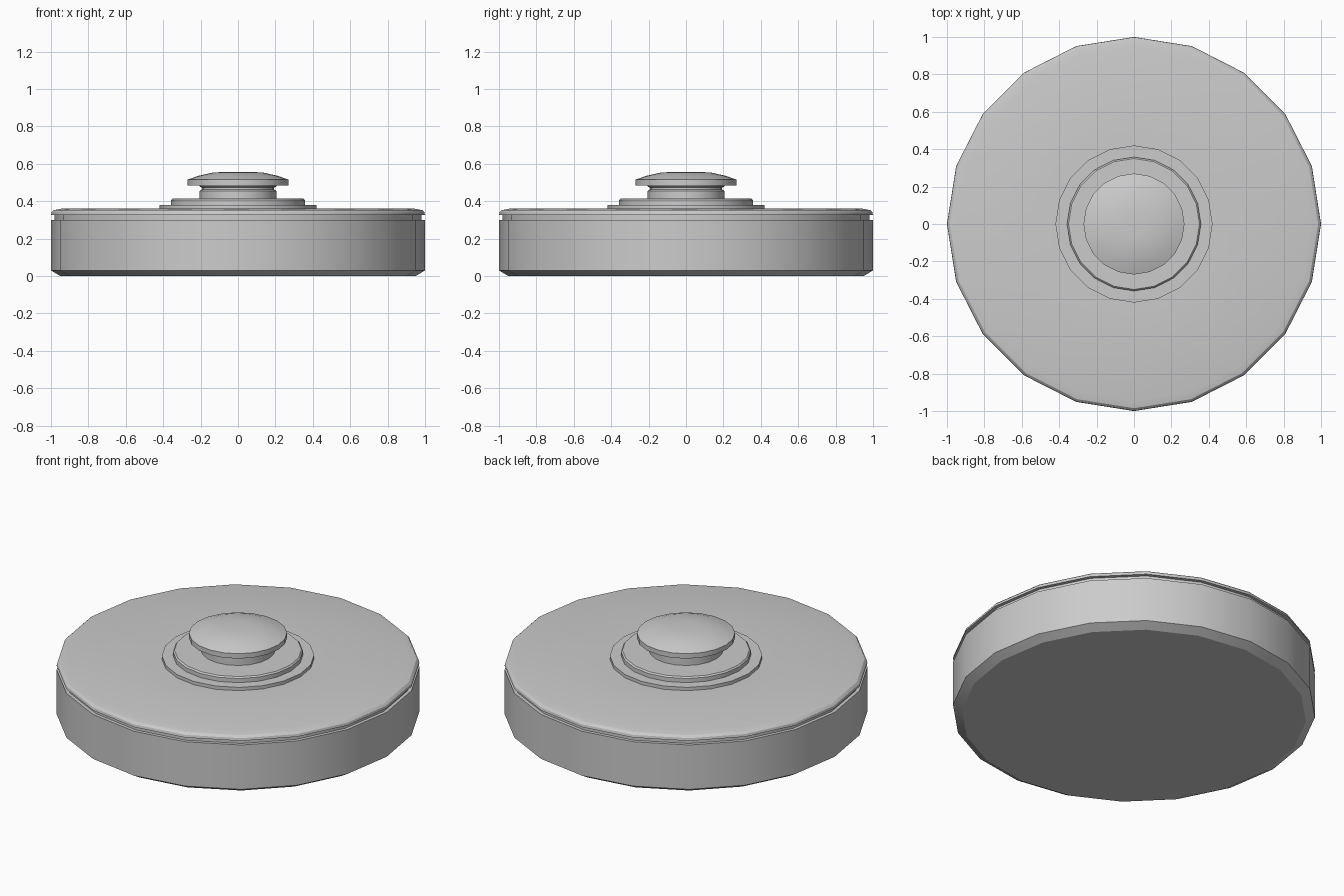
import bpy, bmesh, math

if "Cube" in bpy.data.objects:
    bpy.data.objects.remove(bpy.data.objects["Cube"])

SIDES = 20


def lathe(name, profile):
    """Spin (radius, height) points round z; radius 0 closes an end."""
    bm = bmesh.new()
    rings = []
    for r, z in profile:
        if r == 0:
            rings.append(None)
            continue
        rings.append([bm.verts.new((r * math.cos(2 * math.pi * i / SIDES),
                                    r * math.sin(2 * math.pi * i / SIDES), z))
                      for i in range(SIDES)])
    for a, b in zip(rings, rings[1:]):
        if a is None:
            bm.faces.new(b[::-1])
        elif b is None:
            bm.faces.new(a)
        else:
            for i in range(SIDES):
                j = (i + 1) % SIDES
                bm.faces.new((a[i], a[j], b[j], b[i]))
    mesh = bpy.data.meshes.new(name)
    bm.to_mesh(mesh)
    bm.free()
    obj = bpy.data.objects.new(name, mesh)
    bpy.context.collection.objects.link(obj)
    bpy.ops.object.select_all(action='DESELECT')
    obj.select_set(True)
    bpy.context.view_layer.objects.active = obj
    bpy.ops.object.shade_smooth_by_angle(angle=math.radians(25))
    return obj


# Drum with bevelled foot and recessed seam under the lid
lathe("body", [(0, 0), (0.95, 0), (1.0, 0.03), (1.0, 0.30), (0.98, 0.30), (0.98, 0.325)])

# Lid with a softened rim, open under the knob mount
lathe("lid", [(0.98, 0.325), (1.0, 0.325), (0.997, 0.34), (0.985, 0.352),
              (0.945, 0.36), (0.42, 0.36)])

# Stepped washers below the knob
lathe("knob_mount", [(0.42, 0.36), (0.42, 0.38), (0.358, 0.38), (0.358, 0.405),
                     (0.35, 0.413), (0.205, 0.413)])

# Neck with a shallow groove, then the domed button
lathe("knob", [(0.205, 0.413), (0.205, 0.455), (0.193, 0.463), (0.193, 0.472),
               (0.205, 0.478), (0.205, 0.485), (0.27, 0.485), (0.27, 0.515),
               (0.215, 0.535), (0.135, 0.553), (0.06, 0.557), (0, 0.557)])
